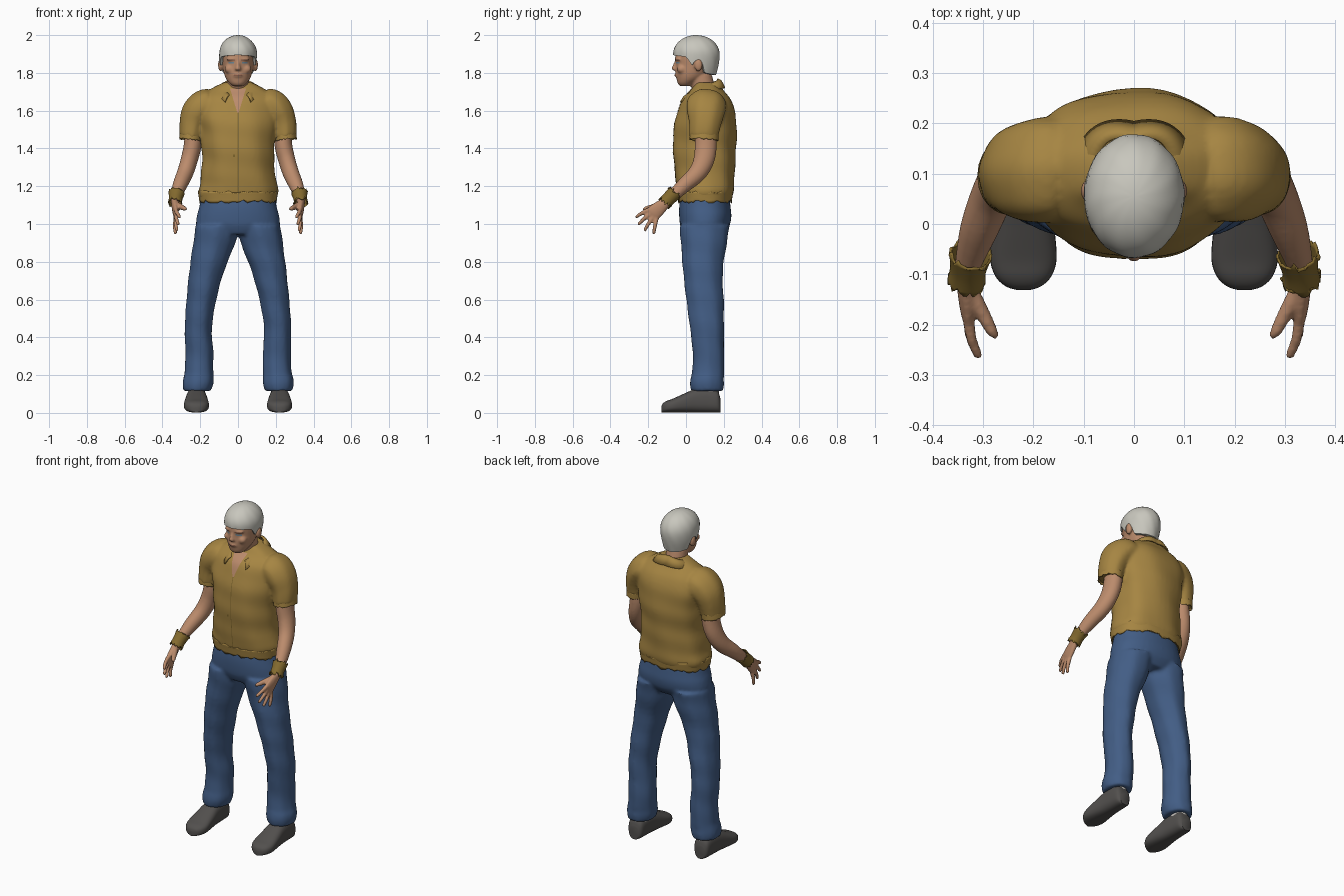
import bpy, bmesh, math, random
from mathutils import Vector, Matrix

random.seed(4)
cube = bpy.data.objects.get("Cube")
if cube:
    bpy.data.objects.remove(cube)

X, Z = Vector((1, 0, 0)), Vector((0, 0, 1))
SIDES = (("left", 1), ("right", -1))


def material(name, r, g, b):
    m = bpy.data.materials.new(name)
    m.use_nodes = True
    m.diffuse_color = (r, g, b, 1)
    bsdf = m.node_tree.nodes["Principled BSDF"]
    bsdf.inputs["Base Color"].default_value = (r, g, b, 1)
    bsdf.inputs["Roughness"].default_value = 0.8
    return m


skin = material("skin", .50, .26, .15)
hair_grey = material("pale grey hair", .58, .57, .51)
ochre = material("ochre cloth", .38, .235, .055)
dark_ochre = material("dark ochre cloth", .23, .145, .028)
denim = material("blue denim", .055, .11, .235)
leather = material("dark grey leather", .085, .08, .076)
sock_white = material("sock", .55, .53, .5)
eye_blue = material("eye blue", .17, .27, .34)
lip_brown = material("lip brown", .27, .12, .075)


def smooth_rows(rows, k=5):
    """Catmull-Rom interpolation of all the row values."""
    out, last = [], len(rows) - 1
    for i in range(last):
        p = [rows[max(0, min(last, i + d))] for d in (-1, 0, 1, 2)]
        for j in range(k):
            t = j / k
            out.append([b + .5 * t * (c - a + t * (2*a - 5*b + 4*c - d + t * (3*(b - c) + d - a)))
                        for a, b, c, d in zip(*p)])
    return out + [list(rows[-1])]


def loft(bm, rows, axis=None, power=2, n=32, caps=True, fray=0, wobble=0, side=1):
    """Skin rows of (x, y, z, half width, half depth)."""
    rows = smooth_rows(rows)
    centres = [Vector((r[0] * side, r[1], r[2])) for r in rows]
    rings = []
    for i, r in enumerate(rows):
        end = i in (0, len(rows) - 1)
        t = axis or (centres[min(i + 1, len(rows) - 1)] - centres[max(i - 1, 0)]).normalized()
        u = (X - t * X.dot(t)).normalized()
        v = t.cross(u)
        ring = []
        for j in range(n):
            a = math.tau * j / n
            c, s = math.cos(a), math.sin(a)
            w = 1 + wobble * math.sin(4 * a + 25 * r[2]) * math.cos(3 * a - 18 * r[2])
            p = centres[i] + w * (u * r[3] * math.copysign(abs(c) ** (2 / power), c)
                                  + v * r[4] * math.copysign(abs(s) ** (2 / power), s))
            if end and fray:
                p += t * random.uniform(-fray, fray)
            ring.append(bm.verts.new(p))
        rings.append(ring)
    for a, b in zip(rings, rings[1:]):
        for j in range(n):
            bm.faces.new((a[j], a[(j + 1) % n], b[(j + 1) % n], b[j]))
    if caps:
        bm.faces.new(rings[0])
        bm.faces.new(rings[-1])


def blob(bm, loc, size):
    bmesh.ops.create_uvsphere(bm, u_segments=20, v_segments=12, radius=1,
                              matrix=Matrix.Translation(loc) @ Matrix.Diagonal((*size, 1)))


def finish(name, bm, mat, voxel=0, thick=0, recalc=True):
    if recalc:
        bmesh.ops.recalc_face_normals(bm, faces=bm.faces)
    me = bpy.data.meshes.new(name)
    bm.to_mesh(me)
    bm.free()
    ob = bpy.data.objects.new(name, me)
    bpy.context.collection.objects.link(ob)
    me.materials.append(mat)
    bpy.ops.object.select_all(action='DESELECT')
    bpy.context.view_layer.objects.active = ob
    ob.select_set(True)
    bpy.ops.object.shade_smooth_by_angle(angle=math.radians(45))
    if voxel:
        m = ob.modifiers.new("blend", 'REMESH')
        m.mode, m.voxel_size, m.use_smooth_shade = 'VOXEL', voxel, True
        m = ob.modifiers.new("soften", 'SMOOTH')
        m.factor, m.iterations = .5, 4
    if thick:
        ob.modifiers.new("thickness", 'SOLIDIFY').thickness = thick
    return ob


def plate(name, corners, target, mat, lift=.002):
    """Thin patch draped on the front of another part."""
    bm = bmesh.new()
    bm.faces.new([bm.verts.new((x, -.4, z)) for x, z in corners])
    bmesh.ops.subdivide_edges(bm, edges=bm.edges[:], cuts=10, use_grid_fill=True)
    ob = finish(name, bm, mat, recalc=False)
    m = ob.modifiers.new("drape", 'SHRINKWRAP')
    m.target, m.wrap_method, m.wrap_mode = target, 'PROJECT', 'ABOVE_SURFACE'
    m.use_project_y, m.use_positive_direction, m.offset = True, True, lift


# Head and neck
bm = bmesh.new()
loft(bm, [(0, -.002, 1.73, .028, .03), (0, .002, 1.745, .046, .046), (0, .02, 1.77, .064, .07),
          (0, .035, 1.8, .075, .09), (0, .05, 1.84, .082, .104), (0, .055, 1.88, .086, .112),
          (0, .055, 1.93, .085, .108), (0, .055, 1.98, .05, .07)], Z)
loft(bm, [(0, .12, 1.6, .066, .062), (0, .1, 1.69, .06, .062), (0, .075, 1.79, .06, .062)], Z)
loft(bm, [(0, -.048, 1.868, .008, .01), (0, -.058, 1.84, .01, .012), (0, -.062, 1.82, .016, .014),
          (0, -.05, 1.811, .012, .008)], Z)
blob(bm, (0, -.036, 1.873), (.062, .023, .012))
blob(bm, (0, -.02, 1.752), (.03, .024, .018))
blob(bm, (0, -.045, 1.787), (.026, .016, .012))
for _, s in SIDES:
    blob(bm, (s * .045, -.022, 1.82), (.026, .026, .024))
    blob(bm, (s * .092, .066, 1.842), (.014, .022, .034))
head = finish("head", bm, skin, voxel=.006)

for label, s in SIDES:
    for part, mat, x0, x1, z0, z1 in (("eye", eye_blue, .02, .05, 1.849, 1.859),
                                      ("brow", lip_brown, .016, .057, 1.866, 1.872)):
        x0, x1 = sorted((s * x0, s * x1))
        plate(f"{label}_{part}", [(x0, z0), (x1, z0), (x1, z1), (x0, z1)], head, mat)
plate("lips", [(-.024, 1.784), (.024, 1.784), (.018, 1.791), (-.018, 1.791)], head, lip_brown)

# Hair cap, its lower edge passing over the ears
edge = [(-.08, 1.895), (0, 1.885), (.03, 1.84), (.05, 1.868), (.085, 1.862), (.105, 1.8), (.2, 1.785)]


def hairline(y):
    for (ya, za), (yb, zb) in zip(edge, edge[1:]):
        if y <= yb:
            return za + (zb - za) * (y - ya) / (yb - ya)


bm = bmesh.new()
n, rings = 64, []
for j in range(-1, 15):
    ring = []
    for i in range(n):
        a = math.tau * i / n
        low = hairline(.055 + .125 * math.sin(a))
        z = low + (2 - low) * math.sin(max(j, 0) / 14 * math.pi / 2)
        d = (z - 1.9) / .1
        r = math.sqrt(max(0, 1 - d * d)) if d > 0 else 1 - .13 * d * d
        r *= (1 + .014 * math.sin(6 * a + 50 * z) * math.cos(5 * a)) * (.84 if j < 0 else 1)
        ring.append(bm.verts.new((.1 * r * math.cos(a), .055 + .123 * r * math.sin(a), z)))
    rings.append(ring)
for a, b in zip(rings, rings[1:]):
    for i in range(n):
        bm.faces.new((a[i], a[(i + 1) % n], b[(i + 1) % n], b[i]))
bmesh.ops.remove_doubles(bm, verts=bm.verts, dist=.0005)
finish("hair", bm, hair_grey)

# Shirt body with sleeves
bm = bmesh.new()
loft(bm, [(0, .1, 1.13, .2, .138), (0, .1, 1.17, .212, .15), (0, .1, 1.23, .2, .155),
          (0, .096, 1.35, .19, .164), (0, .1, 1.48, .2, .168), (0, .106, 1.58, .215, .155),
          (0, .11, 1.66, .2, .128), (0, .113, 1.71, .15, .085), (0, .11, 1.75, .075, .062)],
     Z, power=2.3, wobble=.025, n=48)
for _, s in SIDES:
    loft(bm, [(.1, .11, 1.63, .075, .09), (.17, .11, 1.63, .085, .105), (.215, .105, 1.59, .082, .1),
              (.24, .1, 1.53, .07, .085), (.25, .095, 1.455, .06, .075)], side=s, wobble=.03)
shirt = finish("shirt", bm, ochre, voxel=.01)

# Ragged hems
bm = bmesh.new()
loft(bm, [(0, .1, 1.17, .212, .15), (0, .1, 1.118, .204, .142)], Z, power=2.3, n=64,
     caps=False, fray=.009)
finish("shirt_hem", bm, ochre, thick=.005)
for label, s in SIDES:
    bm = bmesh.new()
    loft(bm, [(.247, .097, 1.48, .061, .076), (.251, .095, 1.445, .061, .076)],
         n=40, caps=False, fray=.004, side=s)
    finish(f"{label}_sleeve_hem", bm, ochre, thick=.005)

# Collar, open neck and button line
bm = bmesh.new()
pairs = []
for i in range(-20, 21):
    f = abs(i) / 20
    a = i / 20 * 2.5
    sn, cs = math.sin(a), math.cos(a)
    upper = bm.verts.new((.075 * sn, .105 + (.062 + .07 * f) * cs, 1.77 - .085 * f * f))
    fold = bm.verts.new((.095 * sn, .105 + (.078 + .07 * f) * cs, 1.762 - .085 * f * f))
    lower = bm.verts.new((.118 * sn, .105 + (.1 + .07 * f) * cs, 1.722 - .075 * f ** 3))
    pairs.append((upper, fold, lower))
for a, b in zip(pairs, pairs[1:]):
    for k in (0, 1):
        bm.faces.new((a[k], b[k], b[k + 1], a[k + 1]))
finish("collar", bm, ochre, thick=.008)
plate("open_neck", [(-.004, 1.59), (.004, 1.59), (.042, 1.715), (-.042, 1.715)], shirt, skin, .003)
plate("button_line", [(-.002, 1.14), (.002, 1.14), (.002, 1.59), (-.002, 1.59)], shirt, dark_ochre)
plate("button", [(-.026, 1.355), (-.016, 1.355), (-.016, 1.368), (-.026, 1.368)], shirt, dark_ochre)

# Arms with hands, and ragged wristbands
for label, s in SIDES:
    bm = bmesh.new()
    loft(bm, [(.235, .105, 1.52, .045, .055), (.24, .105, 1.42, .047, .058), (.258, .095, 1.34, .045, .055),
              (.28, .06, 1.27, .043, .048), (.308, -.01, 1.205, .038, .04), (.33, -.08, 1.14, .026, .03),
              (.334, -.11, 1.112, .021, .029)], side=s)
    loft(bm, [(.334, -.1, 1.12, .02, .027), (.333, -.135, 1.09, .018, .036),
              (.33, -.17, 1.06, .015, .042), (.329, -.185, 1.047, .01, .036)], side=s)
    tips = [(.308, -.268, 1.035), (.316, -.255, .995), (.324, -.222, .962), (.332, -.172, .945)]
    for k, (x, y, z) in enumerate(tips):
        root = Vector((.329, -.192 + .012 * k, 1.078 - .0155 * k))
        tip = Vector((x, y, z))
        mid = root.lerp(tip, .5) + Vector((.004, 0, .003))
        near = root.lerp(tip, .92)
        loft(bm, [(*root, .012, .012), (*mid, .011, .011), (*near, .009, .009), (*tip, .004, .004)],
             n=12, side=s)
    loft(bm, [(.328, -.125, 1.105, .016, .018), (.305, -.17, 1.092, .015, .016),
              (.283, -.212, 1.082, .012, .012), (.272, -.228, 1.078, .005, .005)], n=12, side=s)
    finish(f"{label}_arm", bm, skin, voxel=.006)
    bm = bmesh.new()
    loft(bm, [(.325, -.06, 1.165, .043, .04), (.33, -.09, 1.135, .036, .037),
              (.333, -.112, 1.112, .038, .038)], n=36, caps=False, fray=.011, side=s)
    finish(f"{label}_wristband", bm, dark_ochre, thick=.005)

# Trousers: hips and both legs blended together
bm = bmesh.new()
loft(bm, [(0, .095, .945, .16, .105), (0, .1, .99, .217, .13), (0, .102, 1.04, .218, .138),
          (0, .1, 1.09, .205, .136), (0, .1, 1.14, .195, .13)], Z, power=2.2, n=48)
for _, s in SIDES:
    loft(bm, [(.216, .112, .115, .072, .085), (.213, .11, .15, .081, .09), (.211, .112, .18, .081, .088),
              (.207, .118, .22, .076, .085), (.205, .118, .32, .074, .083), (.21, .11, .45, .072, .09),
              (.193, .1, .6, .079, .099), (.165, .09, .75, .092, .105), (.126, .096, .9, .111, .122),
              (.112, .1, .99, .112, .132)], Z, wobble=.03, side=s)
finish("trousers", bm, denim, voxel=.01)

# Shoes and socks
for label, s in SIDES:
    bm = bmesh.new()
    profile = [(.182, .03, .075), (.165, .046, .115), (.11, .051, .13), (.05, .055, .125), (-.01, .062, .1),
               (-.07, .066, .073), (-.105, .055, .06), (-.124, .035, .046), (-.131, .014, .03)]
    loft(bm, [(.22, y, h / 2 + .002, w, h / 2) for y, w, h in profile],
         Vector((0, 1, 0)), power=2.7, side=s)
    finish(f"{label}_shoe", bm, leather)
    bm = bmesh.new()
    loft(bm, [(.218, .12, .07, .044, .055), (.216, .12, .16, .042, .052)], Z, side=s)
    finish(f"{label}_sock", bm, sock_white)
